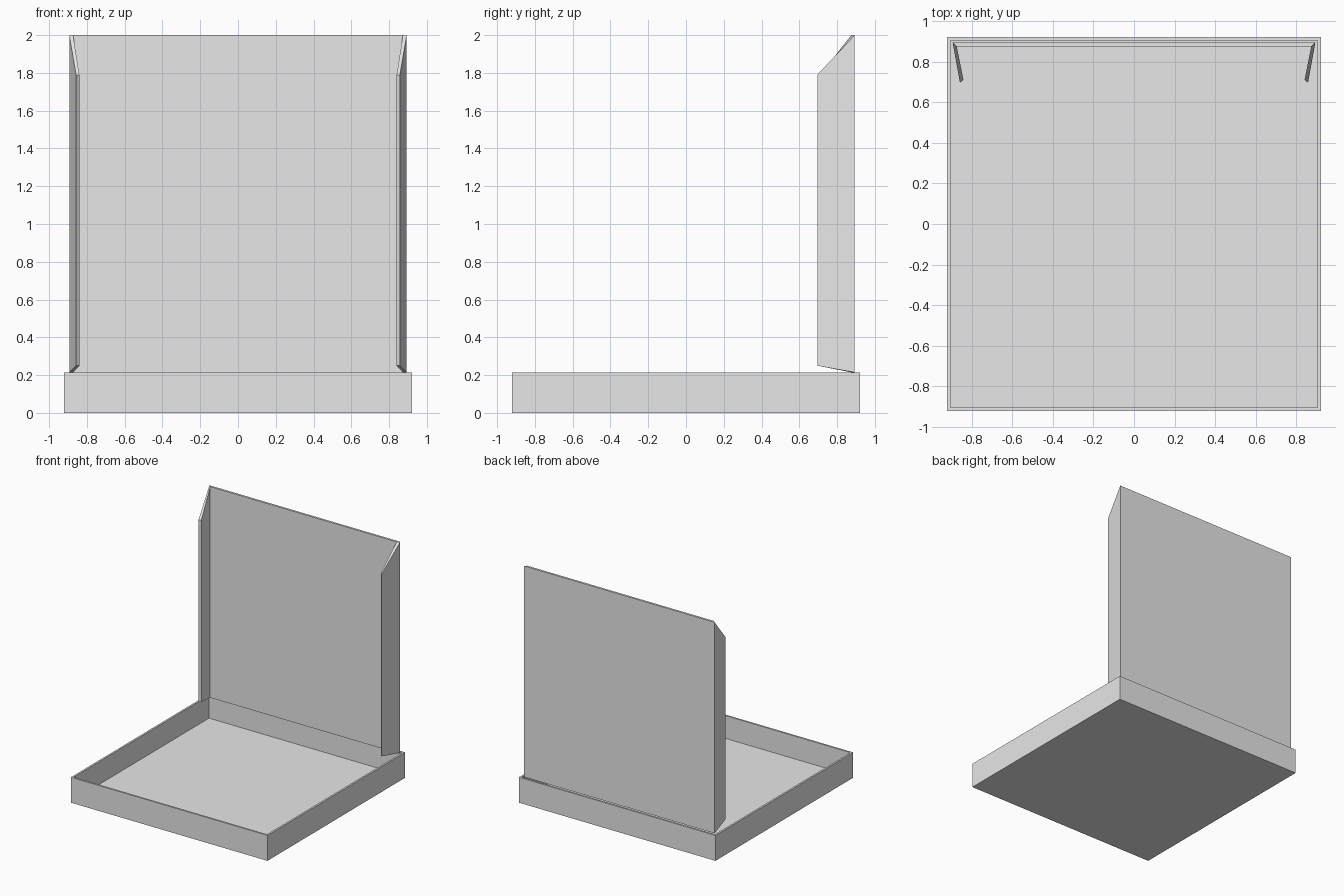
import bpy
import bmesh

cube = bpy.data.objects.get("Cube")
if cube:
    bpy.data.objects.remove(cube, do_unlink=True)

# Single plain card colour
card = bpy.data.materials.new("plain_card")
card.use_nodes = True
card.diffuse_color = (0.8, 0.8, 0.8, 1)
card.node_tree.nodes["Principled BSDF"].inputs["Base Color"].default_value = (0.8, 0.8, 0.8, 1)

HALF = 0.92       # tray half width
WALL = 0.022      # card thickness
RIM = 0.215       # tray height
LID = 0.893       # lid half width and back plane
TOP = 2.0


def add_object(name, bm):
    bmesh.ops.recalc_face_normals(bm, faces=bm.faces)
    mesh = bpy.data.meshes.new(name)
    bm.to_mesh(mesh)
    bm.free()
    mesh.materials.append(card)
    obj = bpy.data.objects.new(name, mesh)
    bpy.context.collection.objects.link(obj)
    return obj


def loft(name, ring_a, ring_b):
    """Solid between two matching outlines."""
    bm = bmesh.new()
    a = [bm.verts.new(p) for p in ring_a]
    b = [bm.verts.new(p) for p in ring_b]
    bm.faces.new(a)
    bm.faces.new(b)
    for i in range(len(a)):
        j = (i + 1) % len(a)
        bm.faces.new((a[i], a[j], b[j], b[i]))
    return add_object(name, bm)


# Open tray: a box whose top is inset to a rim and pushed down to the floor
bm = bmesh.new()
bmesh.ops.create_cube(bm, size=1)
for v in bm.verts:
    v.co = (v.co.x * 2 * HALF, v.co.y * 2 * HALF, (v.co.z + 0.5) * RIM)
top = max(bm.faces, key=lambda f: f.calc_center_median().z)
bmesh.ops.inset_individual(bm, faces=[top], thickness=WALL)
well = bmesh.ops.extrude_discrete_faces(bm, faces=[top])["faces"][0]
bmesh.ops.translate(bm, verts=well.verts, vec=(0, 0, WALL - RIM))
add_object("tray", bm)


# Upright lid panel standing on the back rim
def panel_outline(half, y):
    return [(-half, y, RIM), (half, y, RIM), (half, y, TOP), (-half, y, TOP)]


loft("lid_panel", panel_outline(LID, LID), panel_outline(LID - 0.02, LID - 0.018))


# Side flaps, folded forward and slightly inward, with slanted ends
def flap_outline(side, hinge_x, hinge_y, edge_x, edge_y):
    return [(side * hinge_x, hinge_y, RIM), (side * hinge_x, hinge_y, TOP),
            (side * edge_x, edge_y, 1.79), (side * edge_x, edge_y, 0.25)]


for side, label in ((1, "left"), (-1, "right")):
    loft(label + "_flap",
         flap_outline(side, LID, LID, 0.857, 0.695),
         flap_outline(side, LID - 0.02, LID - 0.018, 0.84, 0.71))
